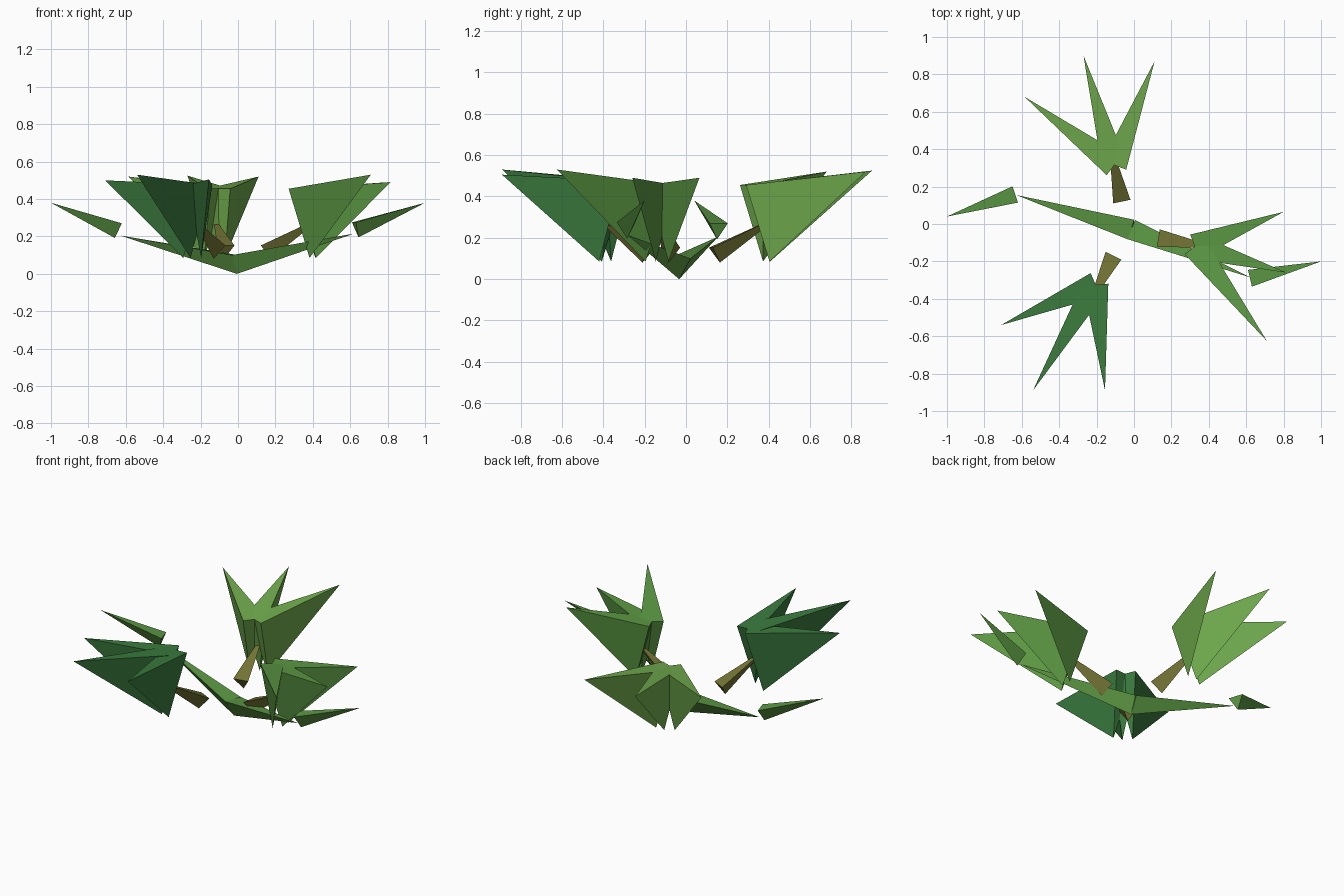
import bpy, bmesh
from mathutils import Vector

if "Cube" in bpy.data.objects:
    bpy.data.objects.remove(bpy.data.objects["Cube"])


def material(name, rgb):
    m = bpy.data.materials.new(name)
    m.diffuse_color = (*[c ** 2.2 for c in rgb], 1)
    m.use_nodes = True
    m.node_tree.nodes["Principled BSDF"].inputs["Base Color"].default_value = m.diffuse_color
    return m


LIGHT = material("light_green", (0.44, 0.67, 0.31))
MID = material("mid_green", (0.36, 0.59, 0.27))
DARK = material("dark_green", (0.24, 0.48, 0.25))
BARK = material("olive_bark", (0.45, 0.45, 0.22))


def spike(bm, base, tip, half, drop, shift):
    """Four-sided blade: flat top triangle with a keel point under the base."""
    base, tip = Vector(base), Vector(tip)
    out = Vector((tip.x - base.x, tip.y - base.y, 0)).normalized()
    side = Vector((-out.y, out.x, 0)) * half
    keel = base + out * shift - Vector((0, 0, drop))
    l, r, t, k = [bm.verts.new(p) for p in (base + side, base - side, tip, keel)]
    for f in ((l, r, t), (l, k, r), (l, t, k), (r, k, t)):
        bm.faces.new(f)


def part(name, mat, spikes):
    bm = bmesh.new()
    for s in spikes:
        spike(bm, *s)
    bmesh.ops.recalc_face_normals(bm, faces=bm.faces)
    me = bpy.data.meshes.new(name)
    bm.to_mesh(me)
    bm.free()
    me.materials.append(mat)
    bpy.context.collection.objects.link(bpy.data.objects.new(name, me))


# Fans of three deep leaf blades around a shared hub
fans = [
    ("back_leaf_fan", LIGHT, (-0.105, 0.315, 0.455),
     [(-0.585, 0.68, 0.52), (-0.27, 0.90, 0.525), (0.11, 0.87, 0.52)]),
    ("right_leaf_fan", MID, (0.325, -0.12, 0.455),
     [(0.80, 0.065, 0.49), (0.815, -0.26, 0.49), (0.71, -0.625, 0.53)]),
    ("front_leaf_fan", DARK, (-0.205, -0.325, 0.475),
     [(-0.71, -0.54, 0.50), (-0.54, -0.89, 0.53), (-0.155, -0.89, 0.505)]),
]
for name, mat, hub, tips in fans:
    part(name, mat, [(hub, t, 0.068, hub[2] - 0.085, 0.095) for t in tips])

# Tapered stems running up into each fan
for name, base, tip in [
    ("back_stem", (-0.065, 0.12, 0.152), (-0.135, 0.46, 0.31)),
    ("right_stem", (0.13, -0.075, 0.152), (0.46, -0.13, 0.31)),
    ("front_stem", (-0.11, -0.17, 0.152), (-0.25, -0.45, 0.31)),
]:
    part(name, BARK, [(base, tip, 0.047, 0.072, 0.045)])

# Low pair of long leaves meeting at the centre
part("long_leaf", MID, [
    ((-0.015, -0.03, 0.10), (-0.63, 0.155, 0.205), 0.055, 0.10, -0.01),
    ((-0.015, -0.03, 0.10), (0.62, -0.285, 0.215), 0.055, 0.10, 0.01),
])

# Short loose tips past both ends of the long leaves
part("left_leaf_tip", MID, [((-0.635, 0.158, 0.27), (-1.0, 0.04, 0.38), 0.046, 0.078, 0.025)])
part("right_leaf_tip", MID, [((0.62, -0.29, 0.275), (1.0, -0.2, 0.38), 0.046, 0.08, 0.025)])
